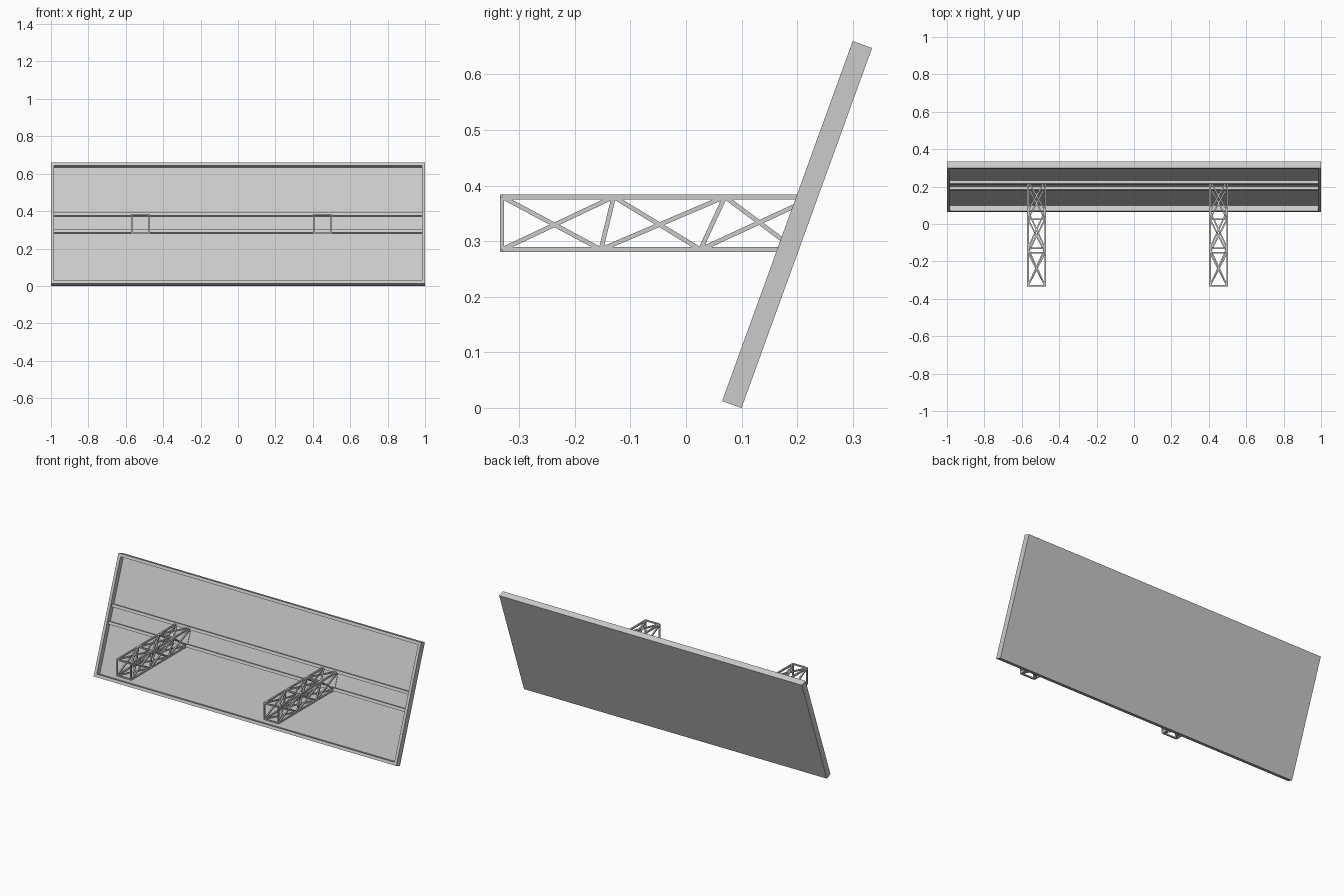
import bpy, math
from mathutils import Vector, Matrix

if "Cube" in bpy.data.objects:
    bpy.data.objects.remove(bpy.data.objects["Cube"])

TILT = math.radians(19.94)
ORIGIN = Vector((0, 0.065, 0.0125))        # lower front edge of the panel
UP = Vector((0, math.sin(TILT), math.cos(TILT)))
BACK = Vector((0, math.cos(TILT), -math.sin(TILT)))
X = Vector((1, 0, 0))
HEIGHT, DEPTH, RIM, SHEET = 0.689, 0.037, 0.017, 0.006

CUBE_FACES = [(0, 1, 3, 2), (4, 6, 7, 5), (0, 4, 5, 1),
              (2, 3, 7, 6), (0, 2, 6, 4), (1, 5, 7, 3)]


def make(name, verts, faces):
    me = bpy.data.meshes.new(name)
    me.from_pydata([tuple(v) for v in verts], [], faces)
    me.update()
    ob = bpy.data.objects.new(name, me)
    bpy.context.collection.objects.link(ob)
    return ob


def panel_box(name, x, d, s):
    """Box in panel space: x range, depth range, range along the slope."""
    make(name, [ORIGIN + X * i + BACK * j + UP * k
                for i in x for j in d for k in s], CUBE_FACES)


# Tilted panel: back sheet, rim and two recessed rails
inner = DEPTH - SHEET
panel_box("panel_sheet", (-1, 1), (inner, DEPTH), (0, HEIGHT))
panel_box("rim_bottom", (-1, 1), (0, inner), (0, RIM))
panel_box("rim_top", (-1, 1), (0, inner), (HEIGHT - RIM, HEIGHT))
panel_box("rim_left", (-1, -1 + RIM), (0, inner), (RIM, HEIGHT - RIM))
panel_box("rim_right", (1 - RIM, 1), (0, inner), (RIM, HEIGHT - RIM))
for name, s in (("rail_lower", 0.295), ("rail_upper", 0.392)):
    panel_box(name, (-1 + RIM, 1 - RIM), (inner - 0.017, inner), (s, s + 0.017))


def beam(verts, faces, a, b, w):
    """Square bar from a to b, added to a mesh under construction."""
    a, b = Vector(a), Vector(b)
    d = (b - a).normalized()
    side = d.cross(X) if abs(d.x) < 0.95 else d.cross(Vector((0, 0, 1)))
    side.normalize()
    other = d.cross(side)
    n = len(verts)
    verts += [p + side * i * w / 2 + other * j * w / 2
              for p in (a, b) for i in (-1, 1) for j in (-1, 1)]
    faces += [tuple(n + i for i in f) for f in CUBE_FACES]


# Lattice arms: four chords, rungs at the nodes, crosses in every bay face
TOP = [(-0.331, 0.380), (-0.130, 0.380), (0.070, 0.380), (0.232, 0.380)]
BOTTOM = [(-0.331, 0.285), (-0.153, 0.285), (0.026, 0.285), (0.197, 0.285)]


def arm(name, cx):
    v, f = [], []
    h = 0.046

    def p(x, node):
        return (cx + x * h, node[0], node[1])

    corners = [(-1, TOP), (1, TOP), (1, BOTTOM), (-1, BOTTOM)]
    for i in range(4):
        (xa, la), (xb, lb) = corners[i], corners[(i + 1) % 4]
        beam(v, f, p(xa, la[0]), p(xa, la[-1]), 0.009)
        for k in range(4):
            beam(v, f, p(xa, la[k]), p(xb, lb[k]), 0.008)
            if k < 3:
                beam(v, f, p(xa, la[k]), p(xb, lb[k + 1]), 0.008)
                beam(v, f, p(xa, la[k + 1]), p(xb, lb[k]), 0.008)
    make(name, v, f)


arm("lattice_arm_left", -0.521)
arm("lattice_arm_right", 0.452)

# Consistent outward normals
import bmesh
for ob in bpy.context.collection.objects:
    bm = bmesh.new()
    bm.from_mesh(ob.data)
    bmesh.ops.recalc_face_normals(bm, faces=bm.faces)
    bm.to_mesh(ob.data)
    bm.free()
